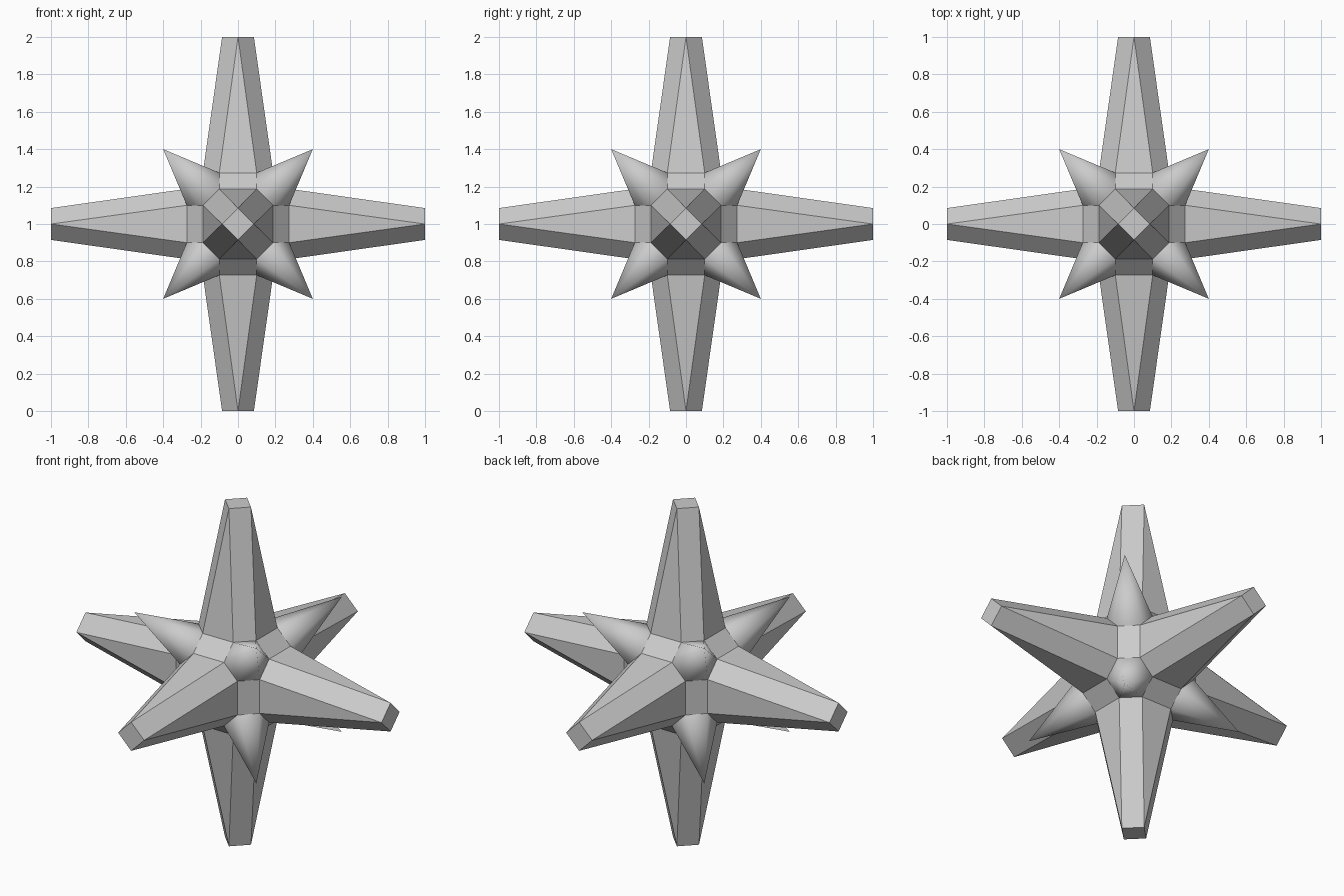
import bpy, bmesh
from itertools import permutations, product
from mathutils import Vector

if "Cube" in bpy.data.objects:
    bpy.data.objects.remove(bpy.data.objects["Cube"])

A, B, C = 0.10, 0.188, 0.274   # core vertex coordinates
TIP, SPIKE = 0.085, 0.40       # arm tip half-diagonal, corner spike reach

# Faceted core: all signed permutations of (A, B, C)
bm = bmesh.new()
for p in permutations((A, B, C)):
    for s in product((-1, 1), repeat=3):
        bm.verts.new([a * b for a, b in zip(p, s)])
bmesh.ops.convex_hull(bm, input=bm.verts[:])
bmesh.ops.dissolve_limit(bm, angle_limit=0.02, verts=bm.verts[:], edges=bm.edges[:])
bm.normal_update()
octagons = [f for f in bm.faces if len(f.verts) == 8]
hexagons = [f for f in bm.faces if len(f.verts) == 6]


def sign(v):
    return 1 if v > 0 else -1


# Eight smooth spikes on the hexagonal corners
poked = bmesh.ops.poke(bm, faces=hexagons)
for v in poked["verts"]:
    v.co = Vector([sign(c) * SPIKE for c in v.co])
for f in poked["faces"]:
    f.smooth = True

# Six tapered arms: each octagon is drawn out and collapses to a diamond tip
ends = bmesh.ops.extrude_discrete_faces(bm, faces=octagons)["faces"]
remap = {A: 0.0, B: TIP, C: 1.0}
for v in {v for f in ends for v in f.verts}:
    v.co = Vector([sign(c) * remap[min(remap, key=lambda k: abs(k - abs(c)))]
                   for c in v.co])
bmesh.ops.remove_doubles(bm, verts=bm.verts[:], dist=0.001)
bmesh.ops.recalc_face_normals(bm, faces=bm.faces[:])
bmesh.ops.translate(bm, verts=bm.verts[:], vec=(0, 0, 1))

mesh = bpy.data.meshes.new("spiked_star")
bm.to_mesh(mesh)
bm.free()
bpy.context.collection.objects.link(bpy.data.objects.new("spiked_star", mesh))
